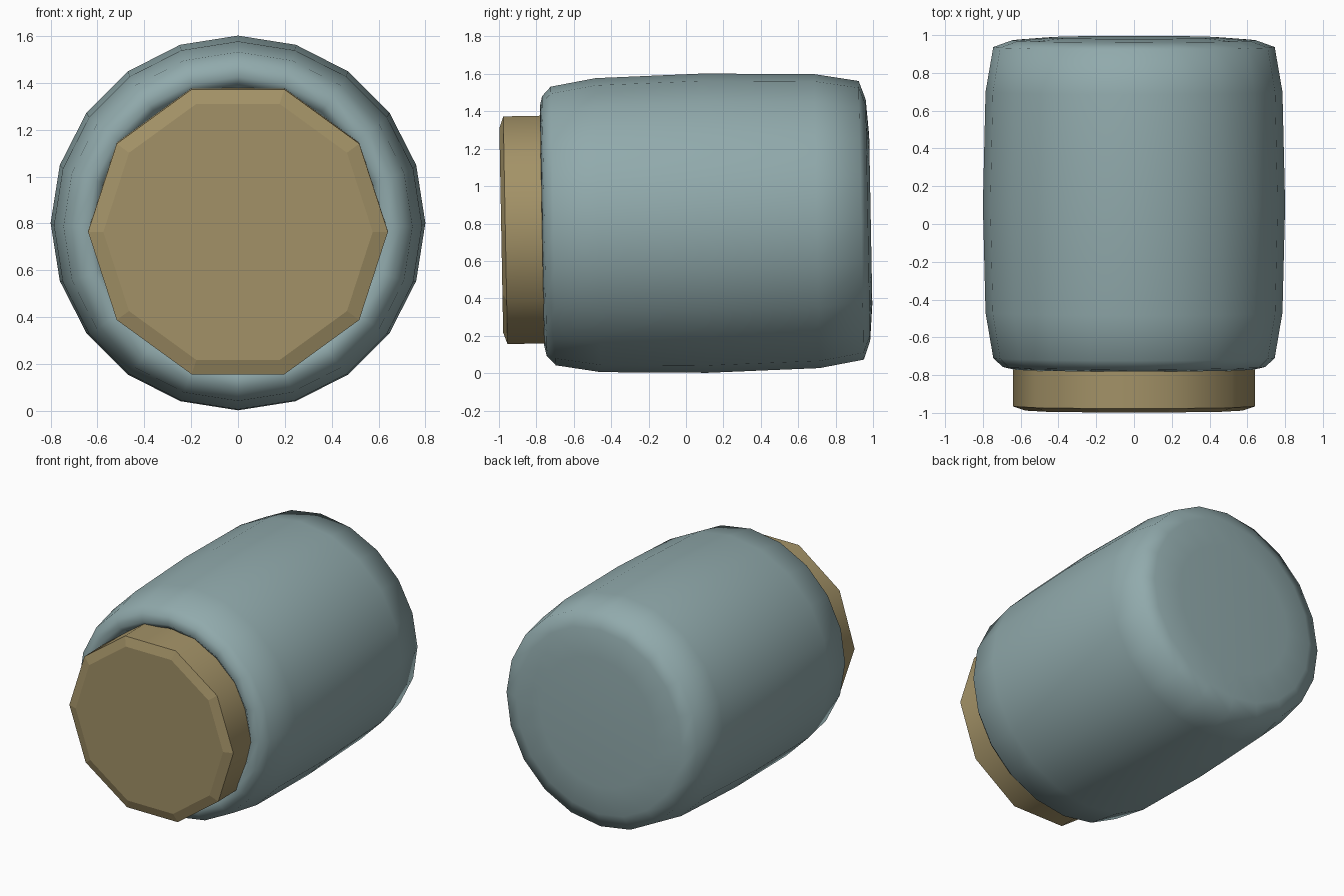
import bpy
import bmesh
import math

if "Cube" in bpy.data.objects:
    bpy.data.objects.remove(bpy.data.objects["Cube"])


def material(name, rgb):
    m = bpy.data.materials.new(name)
    m.diffuse_color = (*rgb, 1.0)
    m.use_nodes = True
    m.node_tree.nodes["Principled BSDF"].inputs["Base Color"].default_value = m.diffuse_color
    return m


def lathe(name, profile, sides, mat, z, flat_rings=0):
    """Turn (y, radius) points around the y axis and close both ends."""
    bm = bmesh.new()
    rings = []
    for y, r in profile:
        rings.append([bm.verts.new((r * math.cos(2 * math.pi * i / sides), y,
                                    r * math.sin(2 * math.pi * i / sides)))
                      for i in range(sides)])
    for k in range(len(rings) - 1):
        a, b = rings[k], rings[k + 1]
        for i in range(sides):
            j = (i + 1) % sides
            f = bm.faces.new((a[i], a[j], b[j], b[i]))
            f.smooth = k >= flat_rings
    for ring in (rings[0], rings[-1]):
        bm.faces.new(ring).smooth = flat_rings == 0
    bmesh.ops.recalc_face_normals(bm, faces=bm.faces)
    me = bpy.data.meshes.new(name)
    bm.to_mesh(me)
    bm.free()
    me.materials.append(mat)
    ob = bpy.data.objects.new(name, me)
    bpy.context.collection.objects.link(ob)
    ob.location.z = z
    ob.rotation_euler.x = 0.0185  # the whole jar lies slightly tilted
    return ob


glass = material("dusty teal", (0.283, 0.402, 0.413))
cork = material("tan", (0.37, 0.29, 0.137))

# Rounded jar body with a shallow mouth at the front
lathe("jar_body", [
    (-0.68, 0.58), (-0.74, 0.605), (-0.77, 0.64), (-0.757, 0.695),
    (-0.71, 0.745), (-0.47, 0.786), (0.10, 0.80), (0.70, 0.786),
    (0.937, 0.745), (0.973, 0.645), (0.988, 0.45),
], 20, glass, 0.80)

# Ten-sided stopper with a chamfered front
lathe("stopper", [
    (-0.988, 0.575), (-0.966, 0.64), (-0.72, 0.64),
], 10, cork, 0.782, flat_rings=1)
